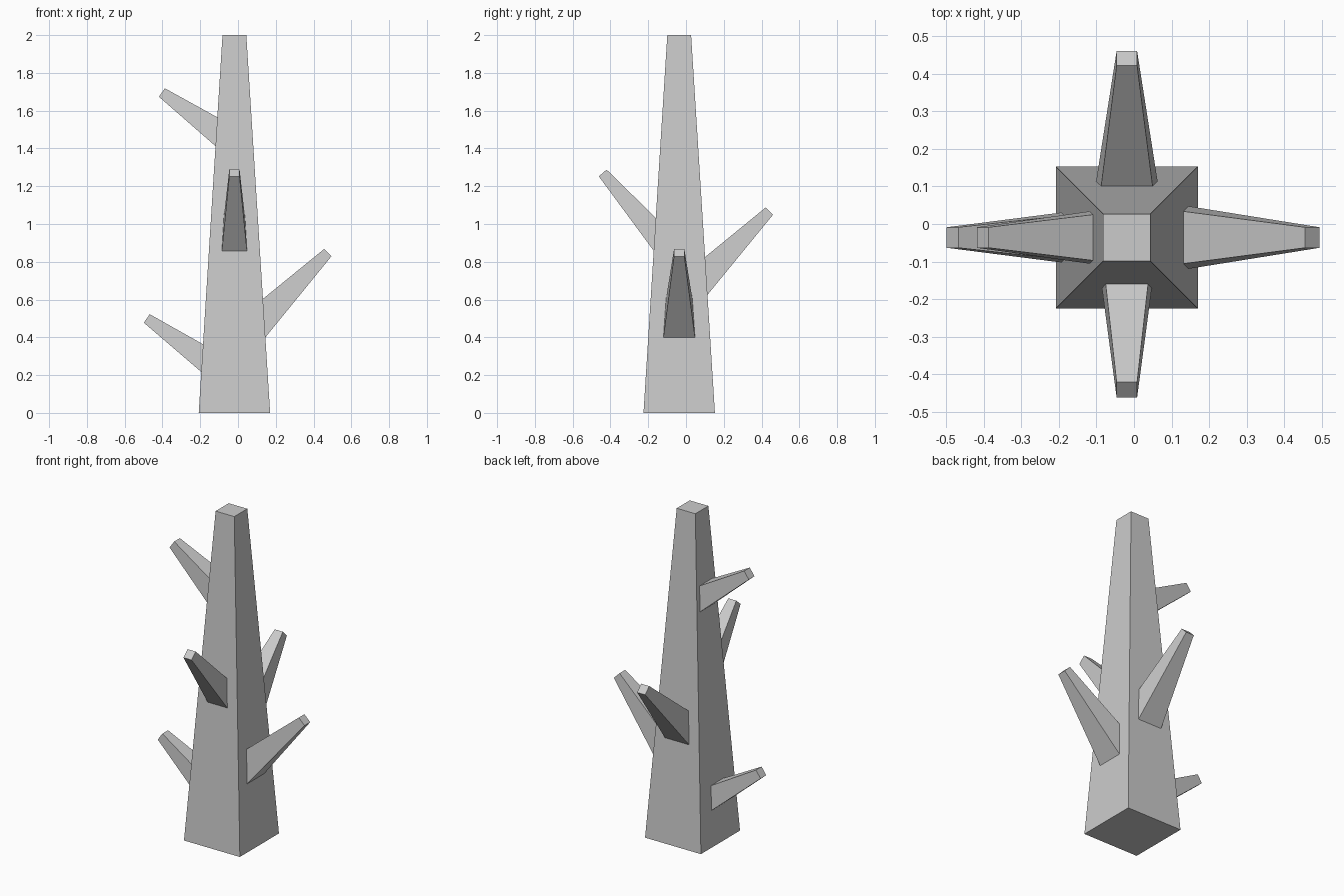
import bpy, bmesh
from math import radians, sqrt
from mathutils import Matrix, Vector

if "Cube" in bpy.data.objects:
    bpy.data.objects.remove(bpy.data.objects["Cube"])

CX, CY = -0.019, -0.036  # trunk axis


def tapered_block(name, half_base, half_tip, length, matrix):
    """Square frustum from local z=-length (base) to z=0 (tip)."""
    bm = bmesh.new()
    local = Matrix.Translation((0, 0, -length / 2)) @ Matrix.Rotation(radians(45), 4, 'Z')
    bmesh.ops.create_cone(bm, cap_ends=True, segments=4, radius1=half_base * sqrt(2),
                          radius2=half_tip * sqrt(2), depth=length, matrix=matrix @ local)
    bmesh.ops.recalc_face_normals(bm, faces=bm.faces)
    mesh = bpy.data.meshes.new(name)
    bm.to_mesh(mesh)
    bm.free()
    obj = bpy.data.objects.new(name, mesh)
    bpy.context.collection.objects.link(obj)
    return obj


def branch(name, heading, elevation, tip, length, taper, half_tip=0.0273):
    """Branch growing outward and upward, ending at the tip centre."""
    m = (Matrix.Translation(Vector(tip))
         @ Matrix.Rotation(radians(heading), 4, 'Z')
         @ Matrix.Rotation(radians(90 - elevation), 4, 'Y'))
    tapered_block(name, half_tip + taper * length, half_tip, length, m)


# Trunk
tapered_block("trunk", 0.189, 0.063, 2.0, Matrix.Translation((CX, CY, 2.0)))

# Branches: heading, elevation, tip centre, length, taper
branch("right_branch", 0, 45, (0.475, CY, 0.848), 0.62, 0.102)
branch("back_branch", 90, 45, (CX, 0.441, 1.068), 0.62, 0.100)
branch("front_branch", -90, 49, (CX, -0.441, 1.27), 0.56, 0.080)
branch("lower_left_branch", 180, 35, (-0.483, CY, 0.50), 0.47, 0.098)
branch("upper_left_branch", 180, 35, (-0.403, CY, 1.696), 0.46, 0.107)
